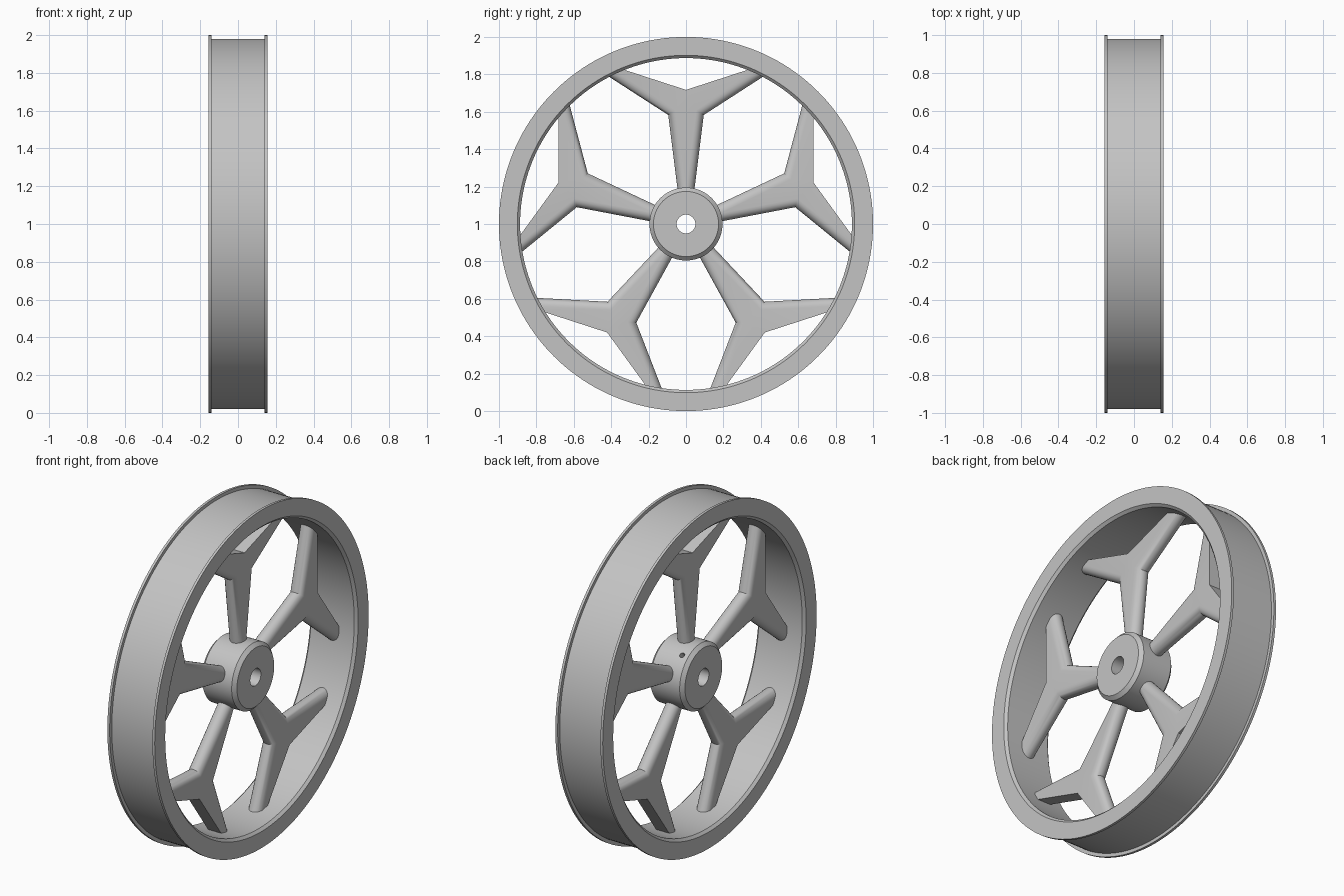
import bpy, bmesh, math
from mathutils import Vector, Matrix

if "Cube" in bpy.data.objects:
    bpy.data.objects.remove(bpy.data.objects["Cube"])

grey = bpy.data.materials.new("light_grey")
grey.diffuse_color = (0.55, 0.55, 0.55, 1)
grey.use_nodes = True
grey.node_tree.nodes["Principled BSDF"].inputs["Base Color"].default_value = grey.diffuse_color
CENTRE = Vector((0, 0, 1))


def make_object(name, verts, faces):
    bm = bmesh.new()
    vs = [bm.verts.new(v) for v in verts]
    for f in faces:
        bm.faces.new([vs[i] for i in f])
    bmesh.ops.recalc_face_normals(bm, faces=bm.faces)
    mesh = bpy.data.meshes.new(name)
    bm.to_mesh(mesh)
    bm.free()
    mesh.materials.append(grey)
    ob = bpy.data.objects.new(name, mesh)
    bpy.context.collection.objects.link(ob)
    ob.location = CENTRE
    return ob


def smooth(ob, angle=30):
    bpy.ops.object.select_all(action='DESELECT')
    ob.select_set(True)
    bpy.context.view_layer.objects.active = ob
    bpy.ops.object.shade_smooth_by_angle(angle=math.radians(angle))


def lathe(name, half_profile, segs):
    """Spin a closed (x, radius) profile, mirrored in x, around the x axis."""
    prof = half_profile + [(-x, r) for x, r in reversed(half_profile)]
    n = len(prof)
    verts, faces = [], []
    for s in range(segs):
        a = 2 * math.pi * s / segs
        verts += [(x, r * math.sin(a), r * math.cos(a)) for x, r in prof]
        t = (s + 1) % segs
        for i in range(n):
            j = (i + 1) % n
            faces.append((s * n + i, s * n + j, t * n + j, t * n + i))
    return make_object(name, verts, faces)


# Rim: flanged outer channel, chamfered inner lip (profile must run outer to inner)
rim = lathe("rim", [(0.14, 0.98), (0.14, 1.0), (0.155, 1.0),
                    (0.155, 0.902), (0.14, 0.887)], 160)
smooth(rim)

# Hub with axle bore and chamfered ends
hub = lathe("hub", [(0.095, 0.195), (0.115, 0.174), (0.115, 0.05)], 96)

# Set screw hole between two spokes
bm = bmesh.new()
bmesh.ops.create_cone(bm, cap_ends=True, segments=24, radius1=0.015,
                      radius2=0.015, depth=0.22)
ang = math.radians(36)
bmesh.ops.transform(bm, verts=bm.verts,
                    matrix=Matrix.Translation((-0.055, 0.14 * math.sin(ang), 0.14 * math.cos(ang)))
                    @ Matrix.Rotation(-ang, 4, 'X'))
cut_mesh = bpy.data.meshes.new("screw_hole_cutter")
bm.to_mesh(cut_mesh)
bm.free()
cutter = bpy.data.objects.new("screw_hole_cutter", cut_mesh)
bpy.context.collection.objects.link(cutter)
cutter.location = CENTRE
cutter.hide_render = True
mod = hub.modifiers.new("screw_hole", 'BOOLEAN')
mod.operation, mod.solver, mod.object = 'DIFFERENCE', 'EXACT', cutter
bpy.context.view_layer.objects.active = hub
bpy.ops.object.modifier_apply(modifier=mod.name)
bpy.data.objects.remove(cutter)
smooth(hub)

# Spoke: Y-shaped outline, flat outer V, fully rounded stem and arm undersides
R, STEPS = 0.043, 12
BASE, CROTCH, TIP = Vector((0.045, 0.185)), Vector((0.095, 0.583)), Vector((0.425, 0.796))
APEX, OUT = Vector((0, 0.717)), Vector((0.375, 0.839))


def half_outline(d):
    """Right half of the outline with the inner edges moved inward by d."""
    s, a = (CROTCH - BASE).normalized(), (TIP - CROTCH).normalized()
    ns, na = Vector((-s.y, s.x)), Vector((-a.y, a.x))
    base, arm = BASE + ns * d, CROTCH + na * d
    w = arm - base
    t = (w.x * a.y - w.y * a.x) / (s.x * a.y - s.y * a.x)
    return [base, base + s * t, TIP + a * 0.025 + na * d, OUT]


def spoke(name, angle):
    verts, faces = [], []
    for k in range(STEPS + 1):
        th = -math.pi / 2 + math.pi * k / STEPS
        half = half_outline(R * (1 - math.cos(th)))
        ring = half + [APEX] + [Vector((-p.x, p.y)) for p in reversed(half)]
        verts += [(R * math.sin(th), p.x, p.y) for p in ring]
    n = 9
    for k in range(STEPS):
        for i in range(n):
            j = (i + 1) % n
            faces.append((k * n + i, k * n + j, (k + 1) * n + j, (k + 1) * n + i))
    for o in (0, STEPS * n):  # flat side faces
        for f in ((0, 1, 7, 8), (1, 2, 3, 4), (4, 5, 6, 7), (1, 4, 7)):
            faces.append([o + i for i in f])
    ob = make_object(name, verts, faces)
    ob.rotation_euler.x = angle
    smooth(ob)


for i in range(5):
    spoke(f"spoke_{i + 1}", math.radians(72 * i))
